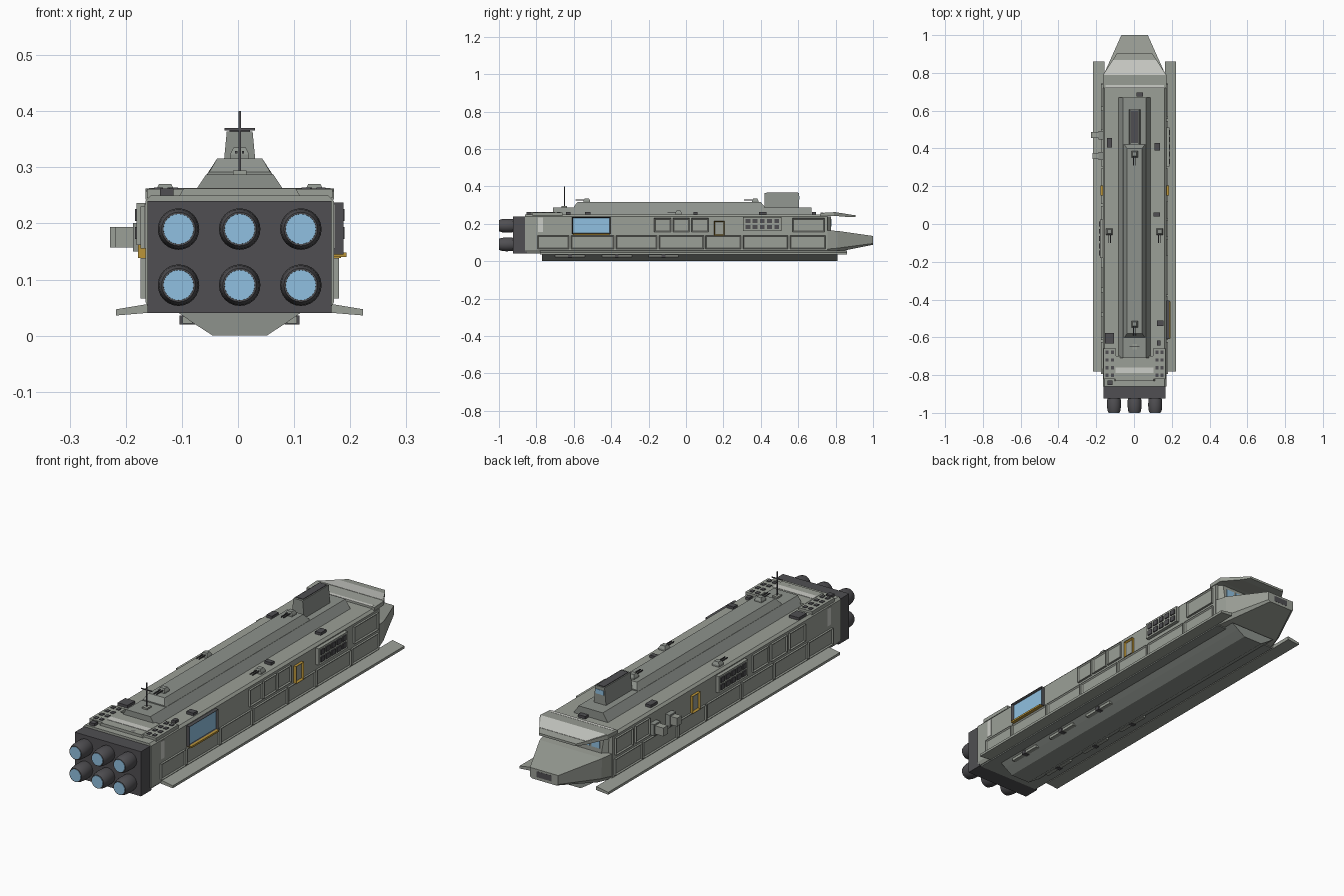
import bpy, bmesh, math
from mathutils import Matrix

if "Cube" in bpy.data.objects:
    bpy.data.objects.remove(bpy.data.objects["Cube"])


def mat(name, r, g, b):
    m = bpy.data.materials.new(name)
    m.diffuse_color = (r, g, b, 1)
    m.use_nodes = True
    m.node_tree.nodes["Principled BSDF"].inputs["Base Color"].default_value = m.diffuse_color
    return m


HULL = mat("hull_grey", .33, .35, .31)
DECK = mat("deck_grey", .27, .29, .265)
DARK = mat("dark_metal", .08, .078, .085)
LIGHT = mat("light_grey", .6, .61, .57)
BLUE = mat("blue_glow", .28, .53, .75)
GOLD = mat("gold_trim", .5, .3, .04)


def finish(name, bm, *mats):
    bmesh.ops.recalc_face_normals(bm, faces=bm.faces)
    me = bpy.data.meshes.new(name)
    bm.to_mesh(me)
    bm.free()
    for m in mats:
        me.materials.append(m)
    ob = bpy.data.objects.new(name, me)
    bpy.context.collection.objects.link(ob)
    return ob


def loft(name, sections, m):
    """Skin matching closed rings of 3D points and cap both ends."""
    bm = bmesh.new()
    rings = [[bm.verts.new(p) for p in s] for s in sections]
    n = len(rings[0])
    for a, b in zip(rings, rings[1:]):
        for i in range(n):
            bm.faces.new((a[i], a[(i + 1) % n], b[(i + 1) % n], b[i]))
    bm.faces.new(rings[0])
    bm.faces.new(rings[-1])
    return finish(name, bm, m)


def ring(half, y):
    """Mirror a right-hand (x, z) half profile into a full ring at y."""
    return [(x, y, z) for x, z in half] + [(-x, y, z) for x, z in reversed(half)]


def prism(name, half, y0, y1, m):
    return loft(name, [ring(half, y0), ring(half, y1)], m)


def box(name, x0, x1, y0, y1, z0, z1, m):
    return loft(name, [[(x0, y, z0), (x1, y, z0), (x1, y, z1), (x0, y, z1)] for y in (y0, y1)], m)


def panel(name, side, y0, y1, z0, z1, depth=.009, inset=.008, sink=.005, outer=HULL, inner=HULL):
    """Side plate whose outer face is inset and sunk to form a frame."""
    bm = bmesh.new()
    bmesh.ops.create_cube(bm, size=1)
    for v in bm.verts:
        v.co.x = side * (.168 + depth if v.co.x > 0 else .16)
        v.co.y = y1 if v.co.y > 0 else y0
        v.co.z = z1 if v.co.z > 0 else z0
    bmesh.ops.recalc_face_normals(bm, faces=bm.faces)
    face = max(bm.faces, key=lambda f: f.calc_center_median().x * side)
    bmesh.ops.inset_region(bm, faces=[face], thickness=inset)
    bmesh.ops.translate(bm, verts=face.verts, vec=(-side * sink, 0, 0))
    face.material_index = 1
    return finish(name, bm, outer, inner)


def lathe(name, x, z, profile, m, seg=24):
    """Closed turned part about a y-axis line; profile is (radius, y)."""
    sections = [[(x + r * math.cos(2 * math.pi * i / seg), y, z + r * math.sin(2 * math.pi * i / seg))
                 for i in range(seg)] for r, y in profile]
    ob = loft(name, sections, m)
    bpy.context.view_layer.objects.active = ob
    ob.select_set(True)
    bpy.ops.object.shade_smooth_by_angle(angle=math.radians(35))
    ob.select_set(False)
    return ob


# main hull, belly plate and keel
prism("main_hull", [(.16, .045), (.168, .06), (.168, .24), (.158, .25)], -.86, .757, HULL)
prism("belly_plate", [(.155, .04), (.16, .055)], -.85, .757, DECK)
prism("keel", [(.048, 0), (.085, .024), (.115, .045)], -.77, .81, DECK)
for s in (-1, 1):
    for y in (-.6, -.35, -.1):
        box("keel_conduit", s * .084, s * .102, y - .1, y + .06, .022, .034, HULL)
        box("keel_clamp", s * .08, s * .107, y - .03, y - .01, .02, .036, DARK)

# bow, nose port and bridge
loft("bow", [ring([(.15, .045), (.166, .065), (.166, .165)], .755),
             ring([(.135, .05), (.15, .07), (.155, .162)], .81),
             ring([(.06, .088), (.07, .095), (.07, .135)], 1.0)], HULL)
box("nose_port", -.036, .036, .98, 1.0005, .1, .126, DARK)
loft("bridge", [ring([(.16, .16), (.16, .24)], .75), ring([(.125, .155), (.14, .24)], .775)], HULL)
for i in range(-2, 3):
    box("bridge_window", i * .05 - .02, i * .05 + .02, .76, .779, .185, .225, BLUE)
loft("visor", [ring([(.168, .243), (.168, .258)], .72),
               ring([(.168, .243), (.168, .262)], .79),
               ring([(.115, .236), (.115, .25)], .87),
               ring([(.092, .236), (.092, .246)], .905)], HULL)
loft("visor_light_band", [ring([(.162, .25), (.162, .2635)], .79),
                          ring([(.115, .238), (.115, .2515)], .868)], LIGHT)
box("forward_light_strip", -.155, .155, .72, .735, .25, .2595, LIGHT)

# side fins
for s in (-1, 1):
    loft("side_fin", [[(s * .16, y, .057), (s * .22, y, .047), (s * .22, y, .036), (s * .16, y, .041)]
                      for y in (-.78, .86)], HULL)

# stacked upper decks
loft("lower_deck", [ring([(.088, .245), (.06, .287)], -.71), ring([(.088, .245), (.06, .287)], .67)], DECK)
loft("upper_deck", [ring([(.06, .285), (.054, .292)], -.6), ring([(.06, .285), (.04, .316)], -.58),
                    ring([(.06, .285), (.04, .316)], .4), ring([(.06, .285), (.054, .292)], .42)], DECK)
loft("aft_step", [ring([(.11, .245), (.1, .262)], -.83), ring([(.11, .245), (.1, .262)], -.7)], HULL)
box("light_band_top", -.1, .1, -.79, -.76, .25, .2635, LIGHT)

# command tower
prism("command_tower", [(.031, .28), (.023, .364)], .42, .605, DECK)
box("tower_window", -.02, .02, .6, .607, .33, .35, BLUE)
box("tower_roof", -.018, .018, .43, .6, .36, .367, DARK)

# antenna mast
box("antenna_mast", -.002, .002, -.652, -.648, .28, .4, DARK)
box("antenna_crossbar", -.027, .027, -.652, -.648, .366, .37, DARK)
box("antenna_foot", -.012, .012, -.665, -.635, .285, .294, HULL)

# engine block with six nozzles
box("engine_block", -.164, .164, -.925, -.85, .04, .24, DARK)
for x in (-.109, 0, .109):
    for z in (.09, .19):
        lathe("engine_nozzle", x, z, [(.03, -.91), (.036, -.93), (.037, -.96), (.035, -.985), (.03, -.999), (.027, -.999),
                                      (.026, -.99)], DARK)
        lathe("engine_glow", x, z, [(.0268, -.985), (.0268, -1)], BLUE)

# deck turrets
for x, y, z in ((0, .37, .315), (0, -.53, .315), (-.133, -.04, .25), (.133, -.04, .25)):
    loft("turret_body", [[(x + a * w, y + b * w, z + h) for a, b in ((-1, -1), (1, -1), (1, 1), (-1, 1))]
                         for w, h in ((.017, -.004), (.017, .008), (.011, .02))], DECK)
    for dx in (-.006, .006):
        box("turret_barrel", x + dx - .002, x + dx + .002, y - .06, y, z + .01, z + .014, DARK)

# missile racks on the aft deck
for s in (-1, 1):
    box("aft_rack", s * .098, s * .165, -.82, -.66, .245, .261, HULL)
    for i in range(4):
        for x in (.118, .145):
            y = -.8 + i * .04
            box("rack_cell", s * x - .008, s * x + .008, y - .009, y + .009, .255, .264, DARK)

# small deck hatches
for x, y, w, l in ((-.133, .43, .014, .024), (.12, .41, .014, .02), (.117, .05, .017, .011), (.136, -.525, .017, .014),
                   (-.133, -.605, .024, .027), (.127, -.63, .009, .012), (.027, .685, .018, .011),
                   (.043, -.815, .014, .007), (-.13, -.84, .012, .012)):
    box("deck_hatch", x - w, x + w, y - l, y + l, .245, .262, DARK)

# lower armour panels on both sides
edges = (-.8, -.62, -.38, -.15, .1, .3, .55, .75)
for s in (-1, 1):
    for a, b in zip(edges, edges[1:]):
        panel("lower_panel", s, a + .005, b - .005, .066, .138)
    panel("door", s, .15, .205, .138, .215, .013, .008, .009, GOLD, HULL)
    box("light_band_side", s * .16, s * .1695, -.79, -.765, .155, .235, LIGHT)

# upper panels, per side
for a, b in ((-.17, -.08), (-.07, .02), (.03, .12), (.57, .74)):
    panel("upper_panel", 1, a, b, .155, .23)
for a, b in ((.62, .74), (.5, .6), (-.34, -.23), (-.47, -.36), (-.6, -.49)):
    panel("upper_panel", -1, a, b, .155, .23)

# hangar window with gold sill
panel("hangar_window", 1, -.61, -.405, .145, .237, .017, .007, .011, DARK, BLUE)
box("hangar_sill", .165, .19, -.605, -.41, .14, .148, GOLD)


# launch-cell grids
def cell_grid(side, y0):
    panel("launch_grid", side, y0, y0 + .205, .162, .236, .016, .005, .002)
    for i in range(5):
        for z in (.183, .215):
            y = y0 + .026 + i * .0385
            box("launch_cell", side * .17, side * .187, y - .013, y + .013, z - .011, z + .011, DARK)


cell_grid(1, .305)
cell_grid(-1, -.18)

# docking boxes on the left side
for y, d in ((.47, .231), (.36, .222)):
    box("docking_box", -d, -.16, y - .016, y + .016, .157, .194, HULL)
    box("docking_collar", -.19, -.16, y - .022, y + .022, .15, .201, DECK)

# shift the whole ship so its overall width is centred
for ob in bpy.data.objects:
    ob.data.transform(Matrix.Translation((.003, 0, 0)))
